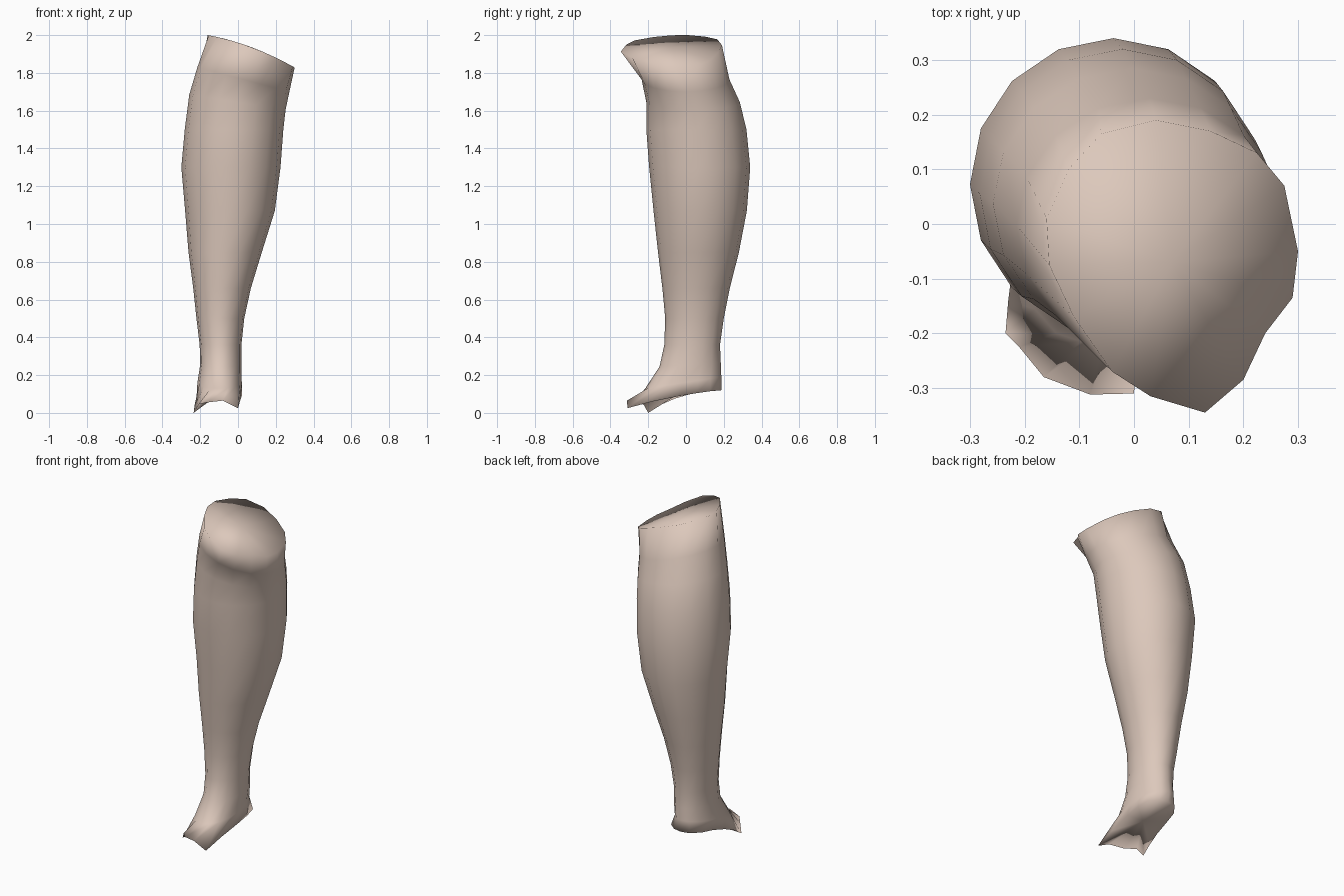
import bpy, bmesh, math

if "Cube" in bpy.data.objects:
    bpy.data.objects.remove(bpy.data.objects["Cube"])

N = 16  # sides around the leg


def ring(z, x0, x1, y0, y1, tilt_x=0.0, tilt_y=0.0):
    """Elliptical section from its extents, optionally tilted."""
    pts = []
    for i in range(N):
        a = 2 * math.pi * i / N
        c, s = math.cos(a), math.sin(a)
        pts.append(((x0 + x1) / 2 + c * (x1 - x0) / 2,
                    (y0 + y1) / 2 + s * (y1 - y0) / 2,
                    z + tilt_x * c + tilt_y * s))
    return pts


def knee_z(x):
    t = x + 0.16
    return 2.0 - 0.18 * t - 0.42 * t * t


# Sole outline: heel at the back, cut-off toes at the front
sole = [(.02, -.03, .09), (.02, .06, .105), (.01, .13, .115), (-.04, .175, .12),
        (-.09, .187, .12), (-.145, .175, .12), (-.19, .12, .115), (-.21, .04, .105),
        (-.22, -.06, .075), (-.23, -.14, .04), (-.235, -.20, 0), (-.21, -.225, .045),
        (-.165, -.28, .055), (-.08, -.312, .065), (0, -.31, .025), (.01, -.18, .06)]

# Knee rim outline, sloping down to the right
rim = [(.30, -.05), (.275, .07), (.225, .13), (.14, .17), (.04, .19), (-.06, .165),
       (-.12, .10), (-.16, .01), (-.155, -.075), (-.11, -.17), (-.04, -.27),
       (.03, -.315), (.13, -.345), (.20, -.285), (.24, -.20), (.29, -.135)]

# Sections from instep to knee
sections = [
    sole,
    ring(.16, -.215, .02, -.215, .187, 0, .03),
    ring(.255, -.20, .018, -.14, .184, 0, .01),
    ring(.36, -.203, .018, -.115, .18),
    ring(.50, -.22, .033, -.11, .20),
    ring(.66, -.237, .068, -.125, .232),
    ring(.85, -.262, .126, -.148, .28),
    ring(1.07, -.28, .195, -.172, .322),
    ring(1.30, -.30, .225, -.195, .34),
    ring(1.50, -.282, .24, -.21, .32),
    ring(1.645, -.258, .252, -.21, .285, -.04),
    ring(1.765, -.215, .272, -.235, .23, -.065),
    [(x, y, knee_z(x)) for x, y in rim],
]

# Lower leg: loft the sections, then close knee and sole with fans
bm = bmesh.new()
loops = [[bm.verts.new(p) for p in s] for s in sections]
for lo, hi in zip(loops, loops[1:]):
    for i in range(N):
        j = (i + 1) % N
        bm.faces.new((lo[i], lo[j], hi[j], hi[i]))
knee = bm.verts.new((.07, -.07, knee_z(.07)))
under = bm.verts.new((-.10, -.04, .10))
for i in range(N):
    j = (i + 1) % N
    bm.faces.new((loops[-1][i], loops[-1][j], knee))
    bm.faces.new((loops[0][j], loops[0][i], under))
for f in bm.faces:
    f.smooth = True
bmesh.ops.recalc_face_normals(bm, faces=bm.faces)

mesh = bpy.data.meshes.new("lower_leg")
bm.to_mesh(mesh)
bm.free()
leg = bpy.data.objects.new("lower_leg", mesh)
bpy.context.collection.objects.link(leg)

skin = bpy.data.materials.new("skin")
skin.diffuse_color = (.72, .58, .50, 1)
skin.use_nodes = True
skin.node_tree.nodes["Principled BSDF"].inputs["Base Color"].default_value = skin.diffuse_color
mesh.materials.append(skin)
